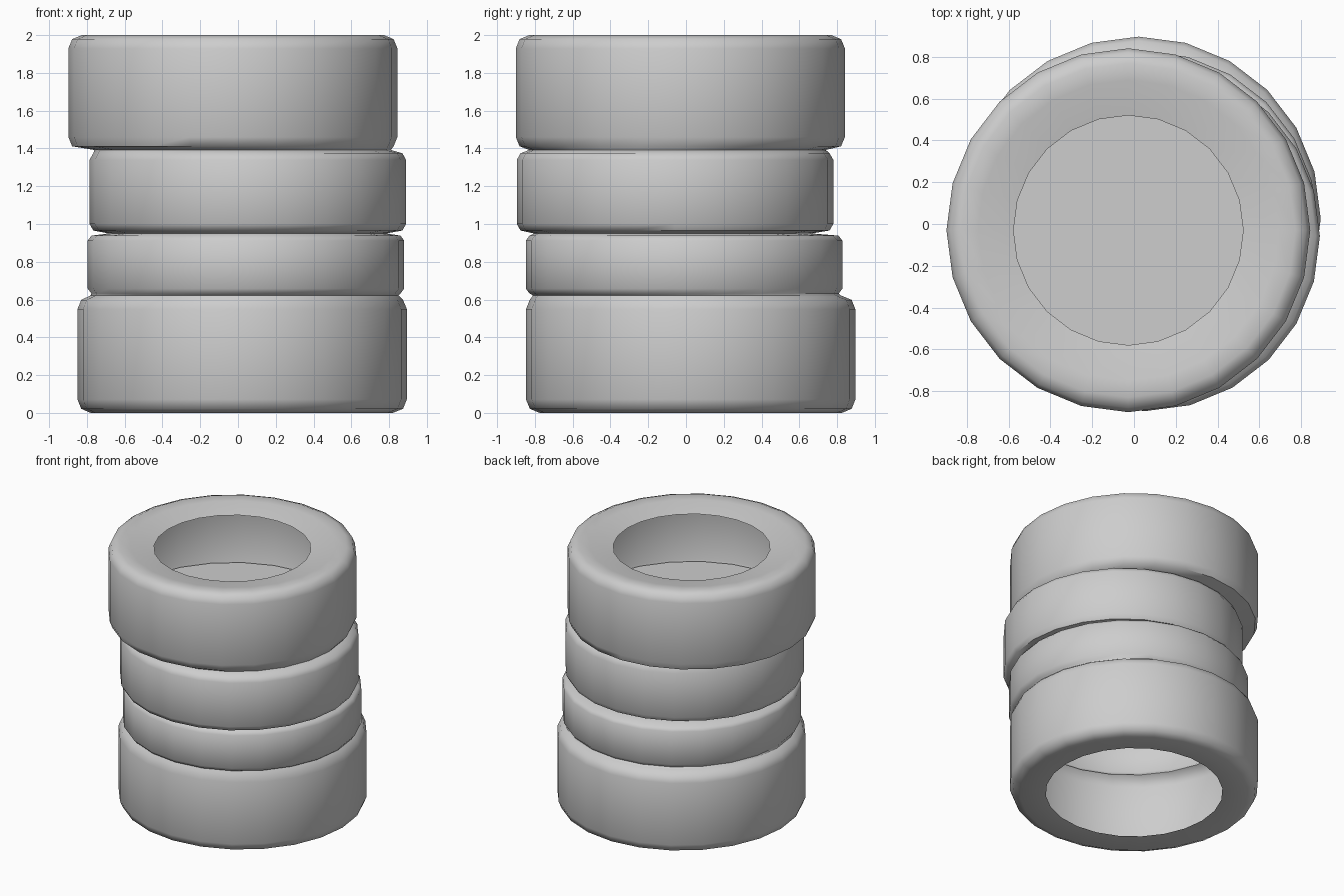
import bpy, bmesh, math

cube = bpy.data.objects.get("Cube")
if cube:
    bpy.data.objects.remove(cube, do_unlink=True)

SIDES = 24

rubber = bpy.data.materials.new("grey_rubber")
rubber.use_nodes = True
rubber.diffuse_color = (0.61, 0.61, 0.61, 1)
rubber.node_tree.nodes["Principled BSDF"].inputs["Base Color"].default_value = (0.61, 0.61, 0.61, 1)


def add_ring(bm, x, y, radius, z):
    angles = [2 * math.pi * i / SIDES for i in range(SIDES)]
    return [bm.verts.new((x + radius * math.cos(a), y + radius * math.sin(a), z)) for a in angles]


def finish(bm, name):
    mesh = bpy.data.meshes.new(name)
    bm.to_mesh(mesh)
    bm.free()
    mesh.materials.append(rubber)
    obj = bpy.data.objects.new(name, mesh)
    bpy.context.collection.objects.link(obj)
    return obj


def tyre(name, x, y, radius, bottom, top, rims_below, rims_above):
    """Hollow shell lofted from the lower rims, over the rounded tread, to the upper rims."""
    h = top - bottom
    tread = [(x, y, radius - inset, bottom + h * level) for inset, level in
             ((0.02, 0.035), (0, 0.115), (0, 0.885), (0.02, 0.965))]
    bm = bmesh.new()
    rings = [add_ring(bm, *ring) for ring in rims_below + tread + rims_above]
    for low, high in zip(rings, rings[1:]):
        for i in range(SIDES):
            j = (i + 1) % SIDES
            bm.faces.new((low[i], low[j], high[j], high[i]))
    obj = finish(bm, name)
    bpy.ops.object.select_all(action="DESELECT")
    obj.select_set(True)
    bpy.context.view_layer.objects.active = obj
    bpy.ops.object.shade_smooth_by_angle(angle=math.radians(50))


# Open mouths at both ends and the waists shared by neighbouring tyres
mouth_below = [(0.02, 0.025, 0.62, 0.01), (0.02, 0.025, 0.80, 0)]
low_waist = [(0.035, 0.005, 0.815, 0.622)]
mid_waist = [(0.05, -0.07, 0.735, 0.95)]
high_waist = [(0.025, -0.045, 0.785, 1.392)]
mouth_above = [(-0.027, -0.03, 0.80, 2), (-0.027, -0.03, 0.72, 1.992), (-0.027, -0.03, 0.55, 1.96)]

# Stack of four tyres, each slightly off centre
tyre("bottom_tyre", 0.022, 0.025, 0.872, 0, 0.62, mouth_below, low_waist)
tyre("lower_middle_tyre", 0.042, -0.01, 0.838, 0.62, 0.95, low_waist, mid_waist)
tyre("upper_middle_tyre", 0.052, -0.058, 0.838, 0.95, 1.39, mid_waist, high_waist)
tyre("top_tyre", -0.027, -0.03, 0.871, 1.39, 2, high_waist, mouth_above)

# Floor closing the top tyre
floor = bmesh.new()
floor.faces.new(add_ring(floor, -0.027, -0.03, 0.85, 1.455))
finish(floor, "top_tyre_floor")
